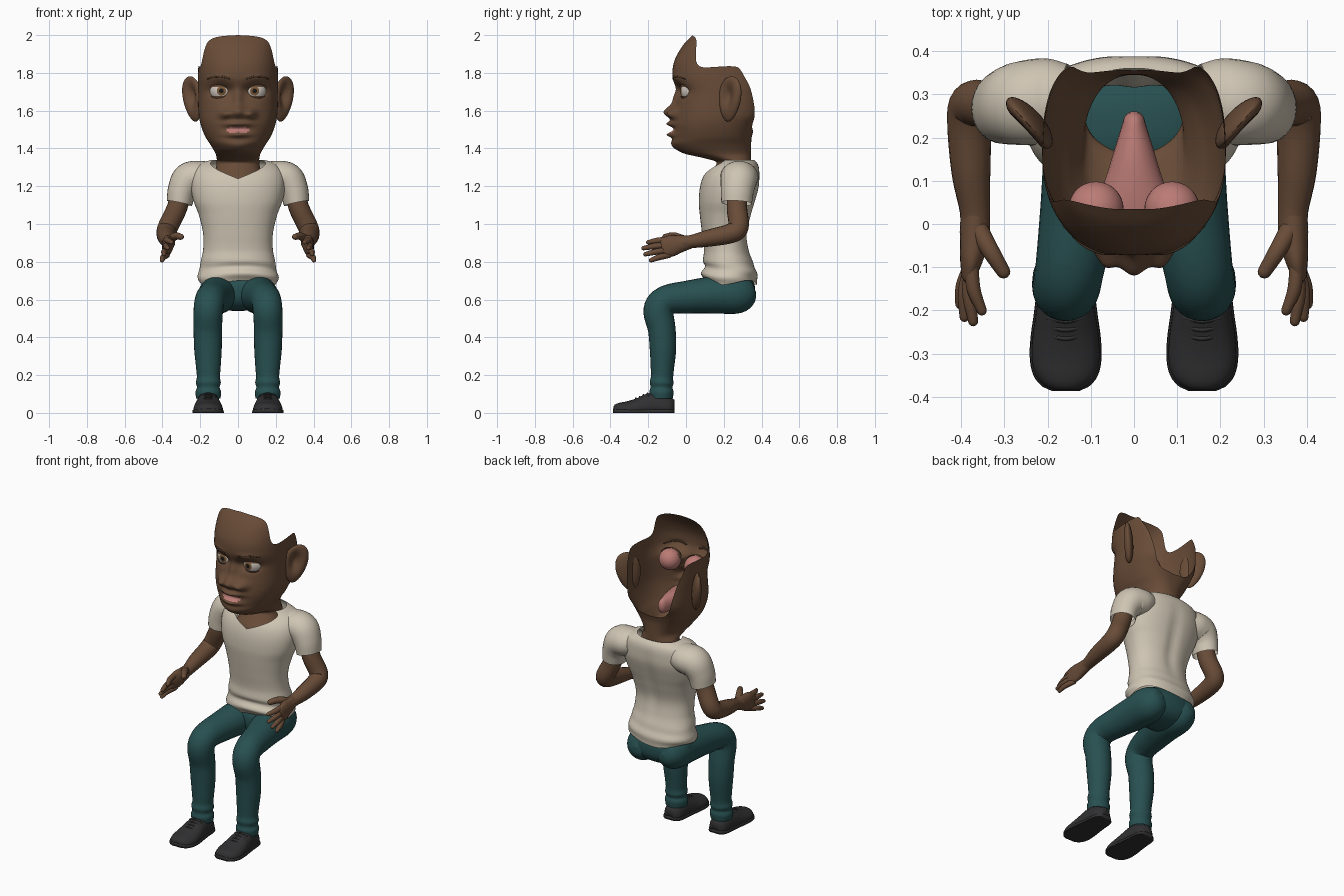
import bpy, bmesh, math
from mathutils import Vector, Matrix

if "Cube" in bpy.data.objects:
    bpy.data.objects.remove(bpy.data.objects["Cube"])

def material(name, rgb):
    m = bpy.data.materials.new(name)
    m.diffuse_color = (*rgb, 1)
    m.use_nodes = True
    m.node_tree.nodes["Principled BSDF"].inputs["Base Color"].default_value = m.diffuse_color
    return m

SKIN = material("brown skin", (0.14, 0.072, 0.039))
SHIRT = material("cream cloth", (0.62, 0.555, 0.45))
DENIM = material("teal denim", (0.021, 0.08, 0.082))
SHOE = material("charcoal leather", (0.03, 0.03, 0.032))
PINK = material("inner pink", (0.50, 0.20, 0.18))
WHITE = material("eye white", (0.62, 0.56, 0.50))
IRIS = material("hazel iris", (0.20, 0.10, 0.04))
BLACK = material("black", (0.01, 0.009, 0.008))
BROW = material("dark brown hair", (0.075, 0.04, 0.022))

def at(tab, k):
    """Smooth (Hermite) lookup in rows of (key, values...)."""
    k = min(max(k, tab[0][0]), tab[-1][0])
    i = 0
    while i < len(tab) - 2 and k > tab[i + 1][0]:
        i += 1
    def slope(j, c):
        a, b = tab[max(j - 1, 0)], tab[min(j + 1, len(tab) - 1)]
        return (b[c] - a[c]) / (b[0] - a[0])
    a, b = tab[i], tab[i + 1]
    h = b[0] - a[0]
    t = (k - a[0]) / h
    return [(2*t**3 - 3*t*t + 1) * a[c] + (t**3 - 2*t*t + t) * h * slope(i, c)
            + (3*t*t - 2*t**3) * b[c] + (t**3 - t*t) * h * slope(i + 1, c)
            for c in range(1, len(a))]

def finish(name, bm, mats, mirror=False):
    bmesh.ops.recalc_face_normals(bm, faces=bm.faces)
    for f in bm.faces:
        f.smooth = True
    me = bpy.data.meshes.new(name)
    bm.to_mesh(me)
    bm.free()
    for m in mats:
        me.materials.append(m)
    ob = bpy.data.objects.new(name, me)
    bpy.context.collection.objects.link(ob)
    if mirror:
        ob.modifiers.new("Mirror", 'MIRROR').use_mirror_merge = False
    return ob

def skin_rings(bm, rings, caps=True):
    vs = [[bm.verts.new(p) for p in r] for r in rings]
    n = len(vs[0])
    for a, b in zip(vs, vs[1:]):
        for i in range(n):
            bm.faces.new((a[i], a[(i + 1) % n], b[(i + 1) % n], b[i]))
    if caps:
        bm.faces.new(vs[0])
        bm.faces.new(vs[-1])

def tube(name, pts, mat, ref=(1, 0, 0), n=20, sub=6, closed=True, mirror=True, bm=None):
    """Smooth tube through (x, y, z, radius[, second radius]) with rounded ends."""
    tab = [(i, *p, *([p[3]] if len(p) == 4 else [])) for i, p in enumerate(pts)]
    last, rings, ref = len(pts) - 1, [], Vector(ref)
    def ring(k, shift=0, scale=1):
        row = at(tab, k)
        t = (Vector(at(tab, k + .05)[:3]) - Vector(at(tab, k - .05)[:3])).normalized()
        u = (ref - t * ref.dot(t)).normalized()
        v = t.cross(u)
        c = Vector(row[:3]) + t * shift * min(row[3], row[4])
        rings.append([c + (u * row[3] * math.cos(a) + v * row[4] * math.sin(a)) * scale
                      for a in (2 * math.pi * i / n for i in range(n))])
    ends = [math.radians(d) for d in (80, 55, 28)] if closed else []
    for a in ends:
        ring(0, -math.sin(a), math.cos(a))
    for j in range(last * sub + 1):
        ring(j / sub)
    for a in reversed(ends):
        ring(last, math.sin(a), math.cos(a))
    own = bm is None
    bm = bmesh.new() if own else bm
    skin_rings(bm, rings, closed)
    return finish(name, bm, [mat], mirror) if own else None

def spow(v, p):
    return math.copysign(abs(v) ** p, v)

def section(tab, th, z, p):
    """Point on a horizontal section given by (front y, back y, half width)."""
    f, b, w = at(tab, z)
    return Vector((w * spow(math.sin(th), p), (f + b) / 2 - (b - f) / 2 * spow(math.cos(th), p), z))

def shell(tab, top, low, cols, rows, power, tweak):
    """Open shell whose upper rim height depends on the direction."""
    bm, rings = bmesh.new(), []
    for j in range(rows + 1):
        ring = []
        for i in range(cols):
            th = math.pi * spow(2 * i / cols - 1, 1.25)
            z = low + (top(abs(th)) - low) * j / rows
            ring.append(tweak(section(tab, th, z, power(th, z)), th))
        rings.append(ring)
    skin_rings(bm, rings, False)
    return bm

# Head and neck: hollow shell, open at crown and back
HEAD = [(1.18, .10, .35, .15), (1.24, .10, .35, .14), (1.29, .14, .345, .118), (1.33, .16, .345, .113),
        (1.35, .09, .345, .113), (1.375, -.015, .345, .12), (1.42, -.073, .345, .146), (1.46, -.07, .348, .172),
        (1.52, -.068, .365, .196), (1.58, -.06, .39, .208), (1.70, -.045, .395, .212), (1.77, -.07, .395, .212),
        (1.84, -.068, .39, .21), (1.90, -.045, .39, .208), (1.96, -.005, .385, .206), (2.0, .035, .38, .2)]
RIM = [(0, 2.0), (30, 1.99), (48, 1.965), (57, 1.92), (66, 1.85), (75, 1.83), (112, 1.83), (122, 1.775),
       (132, 1.71), (140, 1.64), (148, 1.56), (158, 1.51), (180, 1.49)]
# Face relief: x, z, depth, x spread, z spread
RELIEF = [(0, 1.592, .058, .045, .036), (.068, 1.583, .042, .03, .025), (0, 1.665, .022, .026, .05),
          (.09, 1.705, -.036, .055, .03), (0, 1.53, .036, .065, .014), (0, 1.473, .034, .058, .014),
          (0, 1.503, -.006, .05, .008), (.1, 1.775, .008, .05, .015), (0, 1.41, .006, .04, .02)]

def head_power(th, z):
    up = min(max((z - 1.36) / .2, 0), 1)
    back = max(0, -math.cos(th)) ** .5
    return (1.0 - .13 * up) * (1 - back) + (.92 - .3 * up) * back

def relief(x, z):
    return sum(d * math.exp(-((abs(x) - cx) / sx) ** 2 - ((z - cz) / sz) ** 2) for cx, cz, d, sx, sz in RELIEF)

def face_tweak(q, th):
    if math.cos(th) > 0:
        q.y -= relief(q.x, q.z)
    return q

def face_y(x, z):
    p = head_power(0, z)
    th = math.asin((abs(x) / at(HEAD, z)[2]) ** (1 / p))
    return section(HEAD, th, z, p).y - relief(x, z)

bm = shell(HEAD, lambda t: at(RIM, math.degrees(t))[0], 1.18, 160, 100, head_power, face_tweak)
for f in bm.faces:
    c = f.calc_center_median()
    if c.y < 0 and (c.x / .064) ** 2 + ((c.z - 1.498) / .018) ** 2 < 1:
        f.material_index = 1
finish("head", bm, [SKIN, PINK])

# Mouth lining inside the head
tube("mouth_lining", [(0, -.03, 1.5, .06, .03), (0, .03, 1.505, .085, .05), (0, .14, 1.51, .055, .055),
                      (0, .235, 1.51, .026, .045)], PINK, mirror=False)

# Eyeballs with pupil, iris, white and pink back
EYE = Vector((.088, .034, 1.705))
bm = bmesh.new()
bmesh.ops.create_uvsphere(bm, u_segments=32, v_segments=32, radius=.064)
bmesh.ops.rotate(bm, verts=bm.verts, matrix=Matrix.Rotation(math.pi / 2, 3, 'X'))
for f in bm.faces:
    a = math.degrees(f.calc_center_median().angle(Vector((0, -1, 0))))
    f.material_index = 0 if a < 11 else 1 if a < 23 else 2 if a < 75 else 3
bmesh.ops.translate(bm, verts=bm.verts, vec=EYE)
finish("eyeball", bm, [BLACK, IRIS, WHITE, PINK], True)

# Eyelids
bm = bmesh.new()
bmesh.ops.create_uvsphere(bm, u_segments=32, v_segments=40, radius=.069)
drop = [f for f in bm.faces if f.calc_center_median().y > -.005
        or -.026 < f.calc_center_median().z < .021]
bmesh.ops.delete(bm, geom=drop, context='FACES')
bmesh.ops.translate(bm, verts=bm.verts, vec=EYE)
finish("eyelids", bm, [SKIN], True)

# Eyebrows
brow = [(x, face_y(x, z), z, r, .003) for x, z, r in
        ((.045, 1.768, .004), (.08, 1.779, .006), (.12, 1.781, .005), (.162, 1.768, .003))]
tube("eyebrow", brow, BROW, ref=(0, 0, 1), n=10)

# Ears: flattened egg with a hollow, flared away from the head
bm = bmesh.new()
bmesh.ops.create_uvsphere(bm, u_segments=40, v_segments=28, radius=1)
U, N = Vector((.64, .77, 0)), Vector((.77, -.64, 0))
for v in bm.verts:
    u, n, w = v.co
    if n > 0:
        n -= 1.3 * math.exp(-((u + .1) / .45) ** 2 - ((w - .15) / .5) ** 2)
    u = u * (1 + .2 * w) + .15 * w
    v.co = Vector((.24, .232, 1.662)) + U * u * .072 + N * n * .03 + Vector((.008 * w, 0, w * .12))
finish("ear", bm, [SKIN], True)

# Shirt body with V neck, spine crease and hem folds
TORSO = [(.69, .10, .372, .205), (.73, .08, .38, .214), (.77, .10, .365, .2), (.80, .09, .355, .198),
         (.86, .095, .335, .185), (.95, .085, .325, .185), (1.05, .073, .348, .208), (1.12, .068, .368, .235),
         (1.20, .075, .388, .25), (1.26, .095, .39, .245), (1.30, .125, .386, .225), (1.325, .155, .375, .19),
         (1.342, .165, .358, .13)]

def hem_tweak(q, th):
    fold = max(0, (.84 - q.z) / .15)
    q.z += .012 * fold * math.sin(3 * th + 1)
    k = 1 + .018 * fold * math.sin(q.z * 95 + 2 * th)
    spine = .012 * math.exp(-(q.x / .035) ** 2) if q.y > .25 and .8 < q.z < 1.3 else 0
    return Vector((q.x * k, .23 + (q.y - .23) * k - spine * math.sin((q.z - .8) / .5 * math.pi), q.z))

bm = shell(TORSO, lambda t: 1.24 + .1 * min(1, t) ** .9, .69, 96, 60, lambda th, z: .9, hem_tweak)
finish("shirt", bm, [SHIRT])

# Sleeves
tube("sleeve", [(.15, .285, 1.26, .085, .073), (.20, .283, 1.25, .1, .085), (.26, .279, 1.235, .097, .09),
                (.295, .272, 1.18, .088, .077), (.31, .268, 1.11, .081, .068)], SHIRT, ref=(0, 1, 0),
     n=28, closed=False)

# Arms
tube("arm", [(.295, .27, 1.18, .052), (.325, .27, 1.08, .054), (.37, .278, .985, .054), (.38, .235, .95, .052),
             (.377, .12, .925, .045), (.368, .03, .907, .035), (.368, -.02, .9, .035)], SKIN)

# Hands: palm, four fingers, thumb
bm = bmesh.new()
tube("", [(.368, .03, .907, .031, .034), (.37, -.03, .895, .032, .046), (.375, -.075, .885, .028, .056),
          (.382, -.115, .875, .018, .052)], None, bm=bm)
for x, y, z, zb in ((.352, -.20, .903, .917), (.372, -.225, .872, .89), (.392, -.215, .84, .862), (.402, -.185, .808, .836)):
    tube("", [(.376, -.09, zb, .016), ((x + .39) / 2, (y - .10) / 2, (z + zb) / 2 + .002, .016), (x, y, z, .0115)],
         None, n=12, bm=bm)
tube("", [(.362, -.01, .915, .024), (.33, -.065, .936, .02), (.302, -.11, .932, .016)], None,
     ref=(0, 0, 1), n=12, bm=bm)
finish("hand", bm, [SKIN], True)

# Trousers: seat
bm = bmesh.new()
bmesh.ops.create_uvsphere(bm, u_segments=40, v_segments=24, radius=1)
for v in bm.verts:
    x, y, z = v.co
    v.co = (.2 * spow(x, .85), .232 + .134 * spow(y, .85), .645 + .105 * spow(z, .8))
finish("trouser_seat", bm, [DENIM])

# Trousers: bent legs with rounded buttocks and ankle folds
tube("trouser_leg", [(.098, .37, .64, .001, .001), (.1, .35, .637, .06, .062), (.104, .28, .63, .095, .102),
                     (.11, .15, .625, .1, .099), (.13, .02, .614, .088, .088),
                     (.148, -.10, .598, .08, .078), (.157, -.145, .545, .078, .08), (.16, -.128, .44, .075, .073),
                     (.159, -.122, .34, .073, .07), (.157, -.125, .24, .065, .062), (.157, -.127, .19, .061, .059),
                     (.157, -.129, .16, .066, .063), (.157, -.13, .135, .06, .058), (.157, -.13, .11, .068, .064),
                     (.157, -.13, .075, .064, .06)], DENIM, n=28, closed=False)

# Shoes: upper and sole share one outline (y, half width, height)
OUTLINE = [(-.384, .028, .036), (-.374, .05, .046), (-.35, .07, .054), (-.31, .079, .062), (-.26, .077, .078),
           (-.21, .07, .1), (-.16, .064, .112), (-.11, .06, .095), (-.08, .05, .08), (-.062, .028, .07)]

def shoe(name, grow, height):
    rings = []
    for j in range(37):
        y = -.384 + .322 * j / 36
        w, h = at(OUTLINE, y)
        w, h = w + grow, (height or h)
        rings.append([(.158 + w * math.cos(a), y + (y + .223) * grow * 3,
                       h * max(0, math.sin(a)) ** (.25 if height else .6))
                      for a in (2 * math.pi * i / 32 for i in range(32))])
    bm = bmesh.new()
    skin_rings(bm, rings)
    finish(name, bm, [SHOE], True)

shoe("shoe_upper", 0, None)
shoe("shoe_sole", .004, .022)

# Shoe laces
bm = bmesh.new()
for y in (-.205, -.225, -.245, -.265):
    h = at(OUTLINE, y)[1]
    tube("", [(.118, y + .008, h - .012, .005), (.158, y, h + .001, .005), (.198, y + .008, h - .012, .005)],
         None, ref=(0, 0, 1), n=8, bm=bm)
finish("shoe_laces", bm, [SHOE], True)
